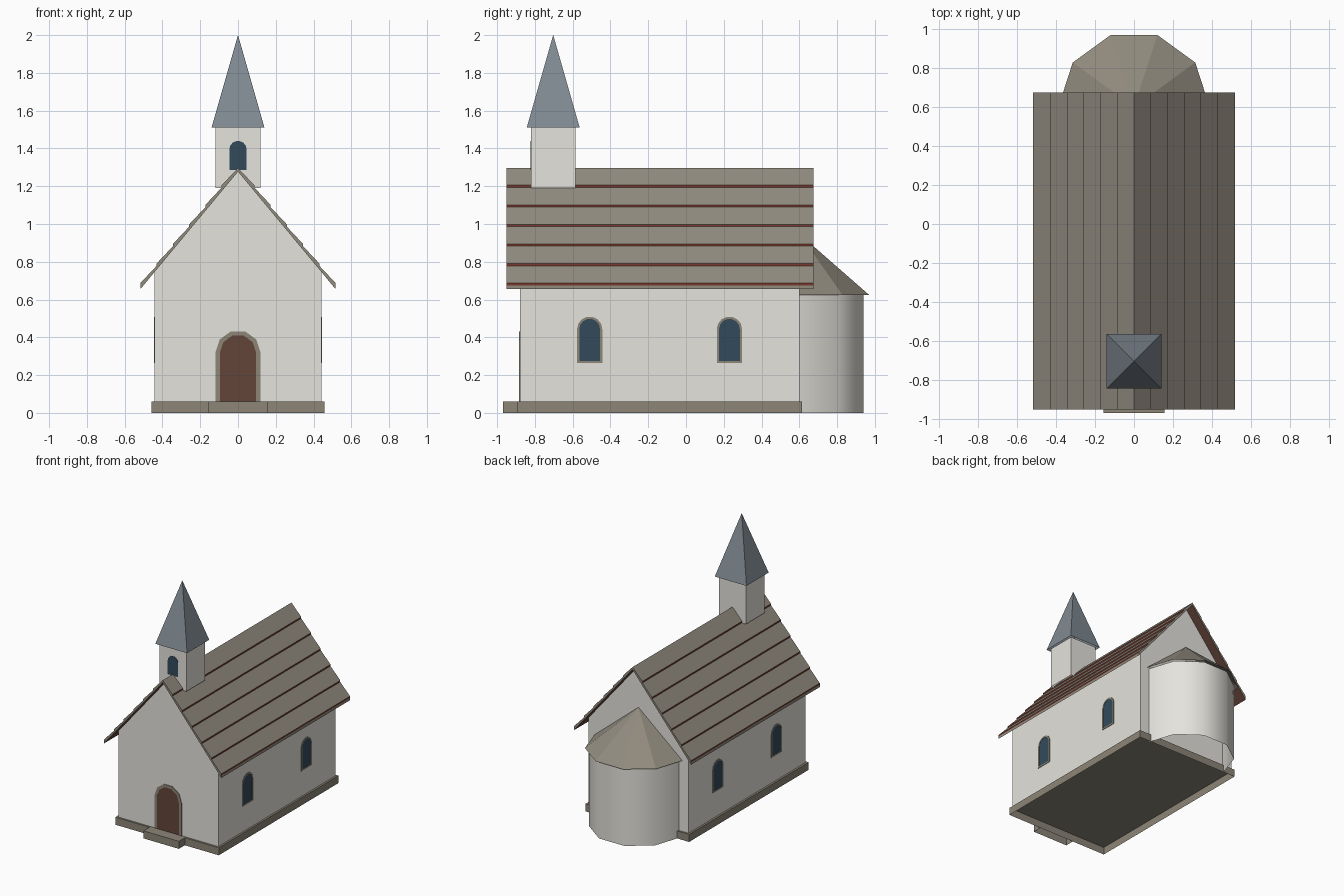
import bpy, bmesh, math

if "Cube" in bpy.data.objects:
    bpy.data.objects.remove(bpy.data.objects["Cube"])


def srgb(r, g, b):
    return tuple((c / 255 / 12.92 if c < 10 else ((c / 255 + 0.055) / 1.055) ** 2.4)
                 for c in (r, g, b)) + (1.0,)


def material(name, *rgb):
    m = bpy.data.materials.new(name)
    m.diffuse_color = srgb(*rgb)
    m.use_nodes = True
    m.node_tree.nodes["Principled BSDF"].inputs["Base Color"].default_value = m.diffuse_color
    return m


plaster = material("plaster", 229, 227, 220)
shingle = material("shingle_grey", 145, 139, 126)
stone = material("stone", 140, 133, 119)
batten = material("red_brown_wood", 120, 58, 46)
slate = material("blue_slate", 128, 138, 146)
door_wood = material("door_wood", 99, 69, 58)
glass = material("dark_blue_glass", 50, 74, 91)


def finish(name, bm, mat, open_bottom=False):
    bmesh.ops.recalc_face_normals(bm, faces=bm.faces)
    if open_bottom:
        down = [f for f in bm.faces if f.normal.z < -0.9]
        bmesh.ops.delete(bm, geom=down, context='FACES_ONLY')
    me = bpy.data.meshes.new(name)
    bm.to_mesh(me)
    bm.free()
    me.materials.append(mat)
    ob = bpy.data.objects.new(name, me)
    bpy.context.collection.objects.link(ob)
    return ob


def prism(name, profile, place, d0, d1, mat, open_bottom=False):
    """Extrude a 2D profile; place(u, v, d) gives the 3D point."""
    bm = bmesh.new()
    a, b = ([bm.verts.new(place(u, v, d)) for u, v in profile] for d in (d0, d1))
    n = len(profile)
    bm.faces.new(a)
    bm.faces.new(b)
    for i in range(n):
        bm.faces.new((a[i], a[(i + 1) % n], b[(i + 1) % n], b[i]))
    return finish(name, bm, mat, open_bottom)


def along_y(u, v, d):
    return (u, d, v)


def box(name, x0, x1, y0, y1, z0, z1, mat):
    return prism(name, [(x0, z0), (x1, z0), (x1, z1), (x0, z1)], along_y, y0, y1, mat, True)


def arch(half, z0, spring, segs):
    pts = [(-half, z0), (half, z0)]
    for i in range(segs + 1):
        t = math.pi * i / segs
        pts.append((half * math.cos(t), spring + half * math.sin(t)))
    return pts


def arch_frame(name, outer, inner, place, depth, mat):
    """Ring between two arches with the same number of points."""
    bm = bmesh.new()
    rings = [[bm.verts.new(place(u, v, d)) for u, v in pts]
             for pts, d in ((outer, 0), (outer, depth), (inner, depth), (inner, 0))]
    n = len(outer)
    for k in range(4):
        p, q = rings[k], rings[(k + 1) % 4]
        for i in range(n):
            j = (i + 1) % n
            bm.faces.new((p[i], p[j], q[j], q[i]))
    return finish(name, bm, mat)


# Nave walls with gables, hollow stone plinth and door step
NX = 0.442
prism("nave_walls", [(-NX, 0.06), (NX, 0.06), (NX, 0.75), (0, 1.283), (-NX, 0.75)],
      along_y, -0.88, 0.60, plaster, True)
box("plinth", -0.458, 0.457, -0.895, 0.615, 0, 0.06, stone)
box("door_step", -0.157, 0.157, -0.97, -0.895, 0, 0.06, stone)

# Main roof: overlapping shingle courses with thin red-brown upright edges
RIDGE, EAVE_X, EAVE_Z, COURSES, LIP, THICK = 1.297, 0.517, 0.675, 6, 0.012, 0.02
half = []
for i in range(1, COURSES + 1):
    x = EAVE_X * i / COURSES
    z = RIDGE + (EAVE_Z - RIDGE) * i / COURSES
    half += [(x, z + LIP), (x, z)]
half.append((EAVE_X, EAVE_Z - THICK))
profile = [(0, RIDGE)] + half + [(0, RIDGE - THICK)] + [(-x, z) for x, z in reversed(half)]
roof = prism("main_roof", profile, along_y, -0.95, 0.675, shingle)
roof.data.materials.append(batten)
roof.data.materials.append(door_wood)
for f in roof.data.polygons:
    if abs(f.normal.x) > 0.99 and f.center.z > EAVE_Z:
        f.material_index = 1
    elif f.normal.z < -0.2:
        f.material_index = 2

# Bell tower and pyramid spire
TY = -0.703
box("bell_tower", -0.119, 0.119, TY - 0.117, TY + 0.117, 1.19, 1.515, plaster)
bm = bmesh.new()
corners = [bm.verts.new((sx * 0.14, TY + sy * 0.14, 1.51))
           for sx, sy in ((-1, -1), (1, -1), (1, 1), (-1, 1))]
tip = bm.verts.new((0, TY, 2.0))
bm.faces.new(corners)
for i in range(4):
    bm.faces.new((corners[i], corners[(i + 1) % 4], tip))
finish("spire", bm, slate, True)
prism("tower_window", arch(0.046, 1.285, 1.394, 7), along_y,
      TY - 0.1195, TY - 0.116, glass)


# Apse: ten-sided plan, half showing behind the nave
def half_decagon(bm, radius, z):
    return [bm.verts.new((radius * math.cos(math.pi * i / 5),
                          0.60 + radius * math.sin(math.pi * i / 5), z)) for i in range(6)]


bm = bmesh.new()
low, top = half_decagon(bm, 0.357, 0), half_decagon(bm, 0.357, 0.63)
for i in range(5):
    bm.faces.new((low[i], low[i + 1], top[i + 1], top[i])).smooth = True
apse = finish("apse_wall", bm, plaster)
if apse.data.polygons[2].normal.y < 0:
    apse.data.flip_normals()

bm = bmesh.new()
rim = half_decagon(bm, 0.388, 0.625)
peak = bm.verts.new((0, 0.60, 0.948))
bm.faces.new(rim)
for i in range(6):
    bm.faces.new((rim[i], rim[(i + 1) % 6], peak))
finish("apse_roof", bm, shingle, True)


# Door with stone surround
def on_front(u, v, d):
    return (u, -0.88 - d, v)


arch_frame("door_frame", arch(0.12, 0.06, 0.318, 5), arch(0.096, 0.06, 0.318, 5),
           on_front, 0.004, stone)
prism("door", arch(0.097, 0.06, 0.318, 5), on_front, -0.002, 0.002, door_wood)

# Side windows, two on each long wall
for side, label in ((1, "right"), (-1, "left")):
    for k, yc in enumerate((-0.51, 0.23)):
        def on_side(u, v, d):
            return (side * (NX + d), yc + u, v)
        arch_frame(f"{label}_window_frame_{k + 1}", arch(0.067, 0.264, 0.443, 7),
                   arch(0.055, 0.276, 0.443, 7), on_side, 0.004, stone)
        prism(f"{label}_window_glass_{k + 1}", arch(0.056, 0.275, 0.443, 7),
              on_side, -0.002, 0.002, glass)
